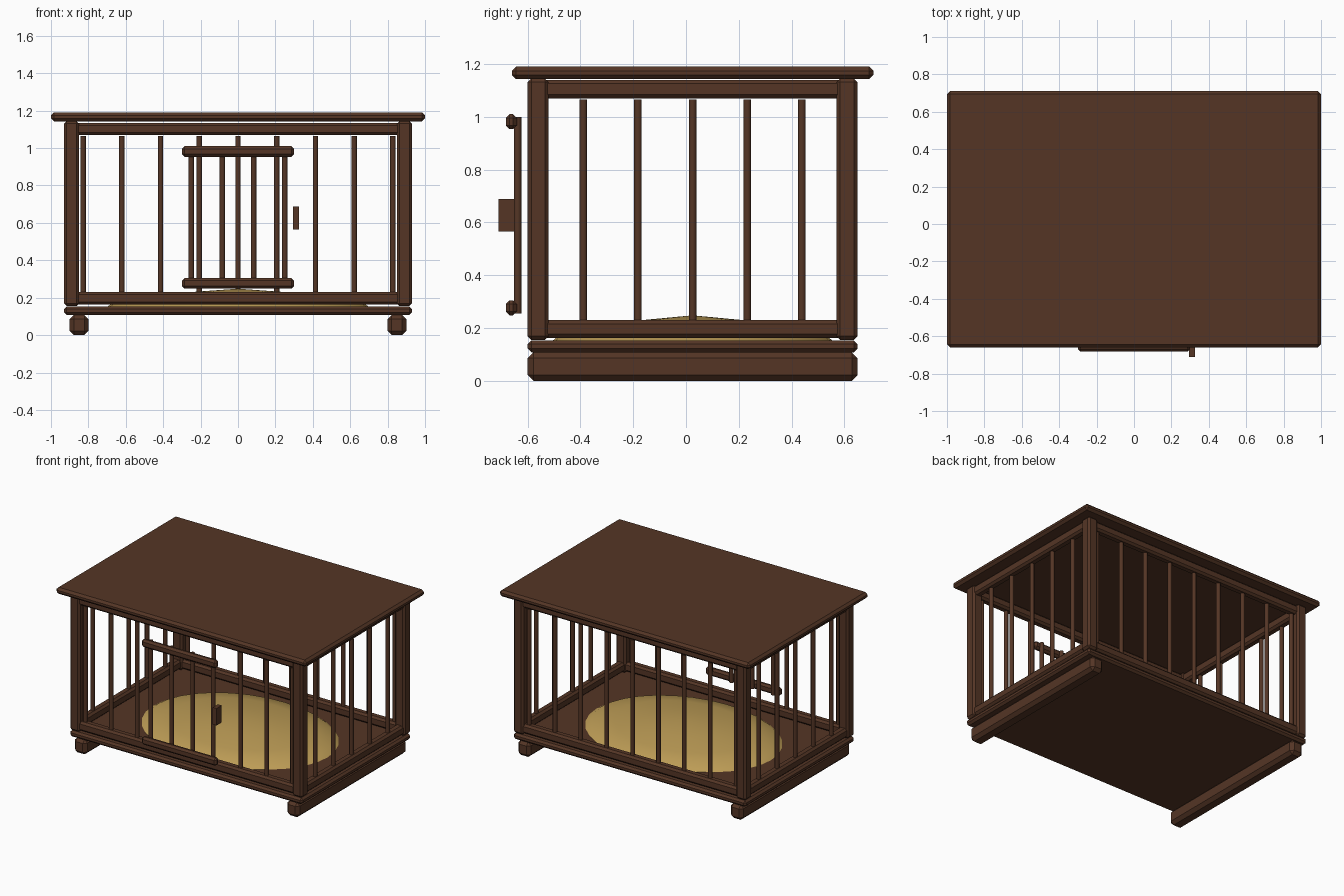
import bpy, math

if "Cube" in bpy.data.objects:
    bpy.data.objects.remove(bpy.data.objects["Cube"], do_unlink=True)


def material(name, rgb):
    mat = bpy.data.materials.new(name)
    mat.use_nodes = True
    mat.diffuse_color = (*rgb, 1)
    mat.node_tree.nodes["Principled BSDF"].inputs["Base Color"].default_value = (*rgb, 1)
    return mat


WOOD = material("dark wood", (0.089, 0.036, 0.0185))
STRAW = material("straw", (0.51, 0.335, 0.093))


def beam(name, x, y, z, bevel=0.014):
    """Chamfered box from (low, high) ranges on each axis."""
    ranges = (x, y, z)
    bpy.ops.mesh.primitive_cube_add(size=1, location=[(a + b) / 2 for a, b in ranges])
    ob = bpy.context.object
    ob.name = name
    ob.scale = [b - a for a, b in ranges]
    bpy.ops.object.transform_apply(location=False, rotation=False, scale=True)
    ob.data.materials.append(WOOD)
    if bevel:
        mod = ob.modifiers.new("chamfer", "BEVEL")
        mod.width = bevel
        mod.segments = 1
    return ob


def bar(name, x, y, low, high, radius=0.0155):
    """Thin upright rod."""
    bpy.ops.mesh.primitive_cylinder_add(vertices=8, radius=radius, depth=high - low,
                                        location=(x, y, (low + high) / 2),
                                        rotation=(0, 0, math.pi / 8))
    ob = bpy.context.object
    ob.name = name
    ob.data.materials.append(WOOD)
    bpy.ops.object.shade_smooth_by_angle(angle=math.radians(50))


# Body extents
HALF_X, FRONT, BACK = 0.93, -0.6, 0.65
MID_Y = (FRONT + BACK) / 2
POST = 0.08
SPACING = 0.207

# Roof and floor
beam("roof", (-1, 1), (-0.66, 0.71), (1.143, 1.19), 0.016)
beam("floor", (-HALF_X, HALF_X), (FRONT, BACK), (0.108, 0.153))

# Skids, side rails and side bars
for side, sign in (("left", 1), ("right", -1)):
    def span(a, b):
        return sorted((sign * a, sign * b))
    beam(side + "_skid", span(0.8, 0.9), (FRONT, BACK), (0, 0.108), 0.022)
    beam(side + "_bottom_rail", span(0.86, 0.92), (FRONT + 0.02, BACK - 0.02), (0.163, 0.23))
    beam(side + "_top_rail", span(0.86, 0.92), (FRONT + 0.02, BACK - 0.02), (1.07, 1.14))
    for i in range(-2, 3):
        bar(side + "_bar", sign * 0.89, MID_Y + i * SPACING, 0.22, 1.065)

# Front and back: posts, rails and bars, with the doorway left open
for face, edge, inward in (("front", FRONT, 1), ("back", BACK, -1)):
    def depth(a, b):
        return sorted((edge + inward * a, edge + inward * b))
    for side, sign in (("left", 1), ("right", -1)):
        xs = sorted((sign * HALF_X, sign * (HALF_X - POST)))
        beam(face + "_" + side + "_post", xs, depth(0, POST), (0.155, 1.145))
    beam(face + "_bottom_rail", (-0.92, 0.92), depth(0.01, 0.07), (0.163, 0.23))
    beam(face + "_top_rail", (-0.92, 0.92), depth(0.01, 0.07), (1.07, 1.135))
    for i in range(-4, 5):
        if face == "back" or abs(i) > 1:
            bar(face + "_bar", i * SPACING, edge + inward * 0.04, 0.22, 1.065)

# Door and handle
beam("door_bottom_rail", (-0.3, 0.3), (-0.682, -0.641), (0.248, 0.305))
beam("door_top_rail", (-0.3, 0.3), (-0.682, -0.641), (0.953, 1.01))
for i in range(4):
    bar("door_bar", -0.25 + i * 0.5 / 3, -0.638, 0.255, 1.0)
beam("door_handle", (0.295, 0.325), (-0.71, -0.65), (0.565, 0.688), 0)

# Low oval straw bed, lathed from a half profile
profile = [(1, 0.152), (0.94, 0.178), (0.7, 0.207), (0.36, 0.23)]
SIDES = 32
verts, faces = [], []
for r, z in profile:
    for k in range(SIDES):
        a = math.tau * k / SIDES
        verts.append((0.7 * r * math.cos(a), MID_Y + 0.53 * r * math.sin(a), z))
verts.append((0, MID_Y, 0.248))
for k in range(SIDES):
    n = (k + 1) % SIDES
    for ring in range(len(profile) - 1):
        a, b = ring * SIDES, (ring + 1) * SIDES
        faces.append((a + k, a + n, b + n, b + k))
    last = (len(profile) - 1) * SIDES
    faces.append((last + k, last + n, len(verts) - 1))
faces.append(tuple(reversed(range(SIDES))))
mesh = bpy.data.meshes.new("straw_bed")
mesh.from_pydata(verts, [], faces)
mesh.materials.append(STRAW)
bed = bpy.data.objects.new("straw_bed", mesh)
bpy.context.collection.objects.link(bed)
for poly in mesh.polygons:
    poly.use_smooth = len(poly.vertices) < 5
